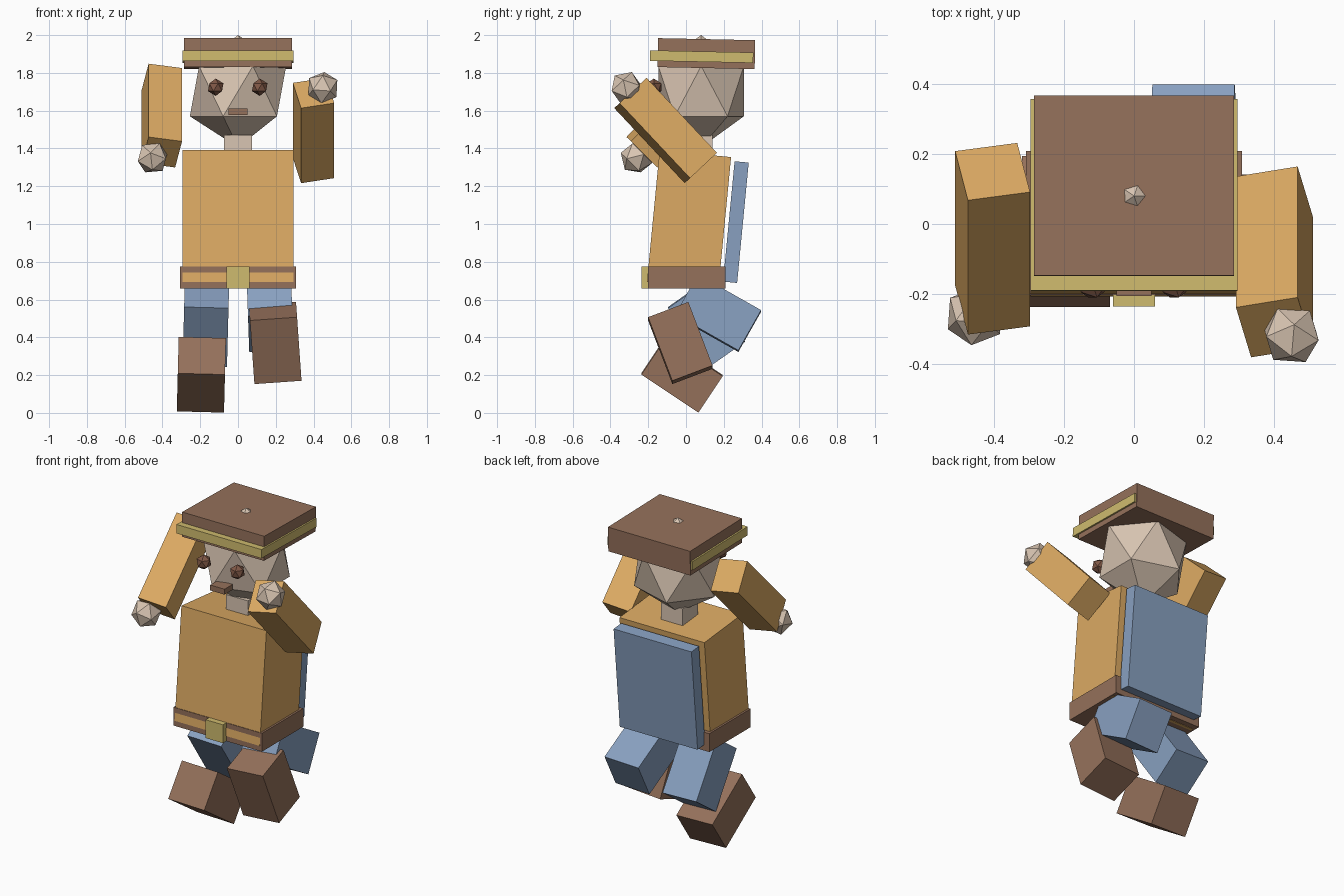
import bpy
import bmesh
from math import radians
from mathutils import Matrix, Euler

if "Cube" in bpy.data.objects:
    bpy.data.objects.remove(bpy.data.objects["Cube"], do_unlink=True)


def material(name, *srgb):
    linear = [((c / 255 + 0.055) / 1.055) ** 2.4 for c in srgb] + [1.0]
    mat = bpy.data.materials.new(name)
    mat.use_nodes = True
    mat.diffuse_color = linear
    mat.node_tree.nodes["Principled BSDF"].inputs["Base Color"].default_value = linear
    return mat


ORANGE = material("orange_cloth", 220, 170, 99)
BROWN = material("brown_leather", 149, 113, 91)
BLUE = material("blue_cloth", 136, 160, 192)
SKIN = material("skin", 217, 197, 178)
YELLOW = material("yellow_trim", 207, 187, 110)
EYE = material("dark_brown", 128, 88, 70)


def euler(x=0, y=0):
    return Euler((radians(x), radians(y), 0)).to_matrix().to_4x4()


def swing_and_roll(swing, roll):
    return Matrix.Rotation(radians(swing), 4, 'X') @ Matrix.Rotation(radians(roll), 4, 'Z')


def add(name, mat, make, location, rotation, size):
    bm = bmesh.new()
    make(bm)
    bmesh.ops.scale(bm, vec=size, verts=bm.verts)
    mesh = bpy.data.meshes.new(name)
    bm.to_mesh(mesh)
    bm.free()
    mesh.materials.append(mat)
    obj = bpy.data.objects.new(name, mesh)
    obj.matrix_world = Matrix.Translation(location) @ rotation
    bpy.context.collection.objects.link(obj)


def box(name, mat, location, size, rotation=Matrix()):
    add(name, mat, lambda bm: bmesh.ops.create_cube(bm, size=1),
        location, rotation, size)


def ball(name, mat, location, radii, rotation=Matrix()):
    add(name, mat, lambda bm: bmesh.ops.create_icosphere(bm, subdivisions=1, radius=1),
        location, rotation, radii)


# Torso and cape lean back slightly
lean = euler(-5.5)
box("torso", ORANGE, (0, 0.016, 1.024), (0.59, 0.38, 0.70), lean)
box("cape", BLUE, (0, 0.264, 1.01), (0.54, 0.075, 0.64), lean)

# Belt
box("belt", BROWN, (0, 0.003, 0.717), (0.615, 0.41, 0.115))
box("belt_buckle", YELLOW, (0, -0.215, 0.717), (0.12, 0.04, 0.115))

# Neck, head and face
box("neck", SKIN, (0, 0.065, 1.40), (0.15, 0.15, 0.14))
ball("head", SKIN, (0, 0.08, 1.703), (0.285, 0.266, 0.297))
for side, x in (("left", 0.115), ("right", -0.118)):
    ball(side + "_eye", EYE, (x, -0.17, 1.724), (0.046, 0.046, 0.046))
box("mouth", BROWN, (0, -0.165, 1.594), (0.10, 0.08, 0.034))

# Hat
tip = euler(-1.2)
box("hat", BROWN, (0, 0.108, 1.902), (0.57, 0.514, 0.153), tip)
box("hat_band", YELLOW, (0, 0.083, 1.886), (0.59, 0.546, 0.055), tip)

# Arms: left raised, right lowered forward
for side, shoulder, hand, swing, roll in (
        ("left", (0.40, -0.108, 1.495), (0.449, -0.317, 1.722), 43.2, 12.5),
        ("right", (-0.403, -0.042, 1.574), (-0.453, -0.262, 1.35), -44.6, 10.5)):
    turn = swing_and_roll(swing, roll)
    box(side + "_arm", ORANGE, shoulder, (0.18, 0.20, 0.545), turn)
    ball(side + "_hand", SKIN, hand, (0.088, 0.088, 0.088), turn)

# Legs in mid stride
box("left_thigh", BLUE, (0.17, 0.17, 0.528), (0.235, 0.245, 0.385), euler(60.5, -2))
box("right_thigh", BLUE, (-0.17, 0.108, 0.468), (0.235, 0.23, 0.38), euler(35, 1.5))
box("left_boot", BROWN, (0.197, -0.03, 0.37), (0.25, 0.228, 0.361), euler(20.8, -4))
box("right_boot", BROWN, (-0.194, -0.021, 0.202), (0.25, 0.232, 0.363), euler(56.3, 1.5))
